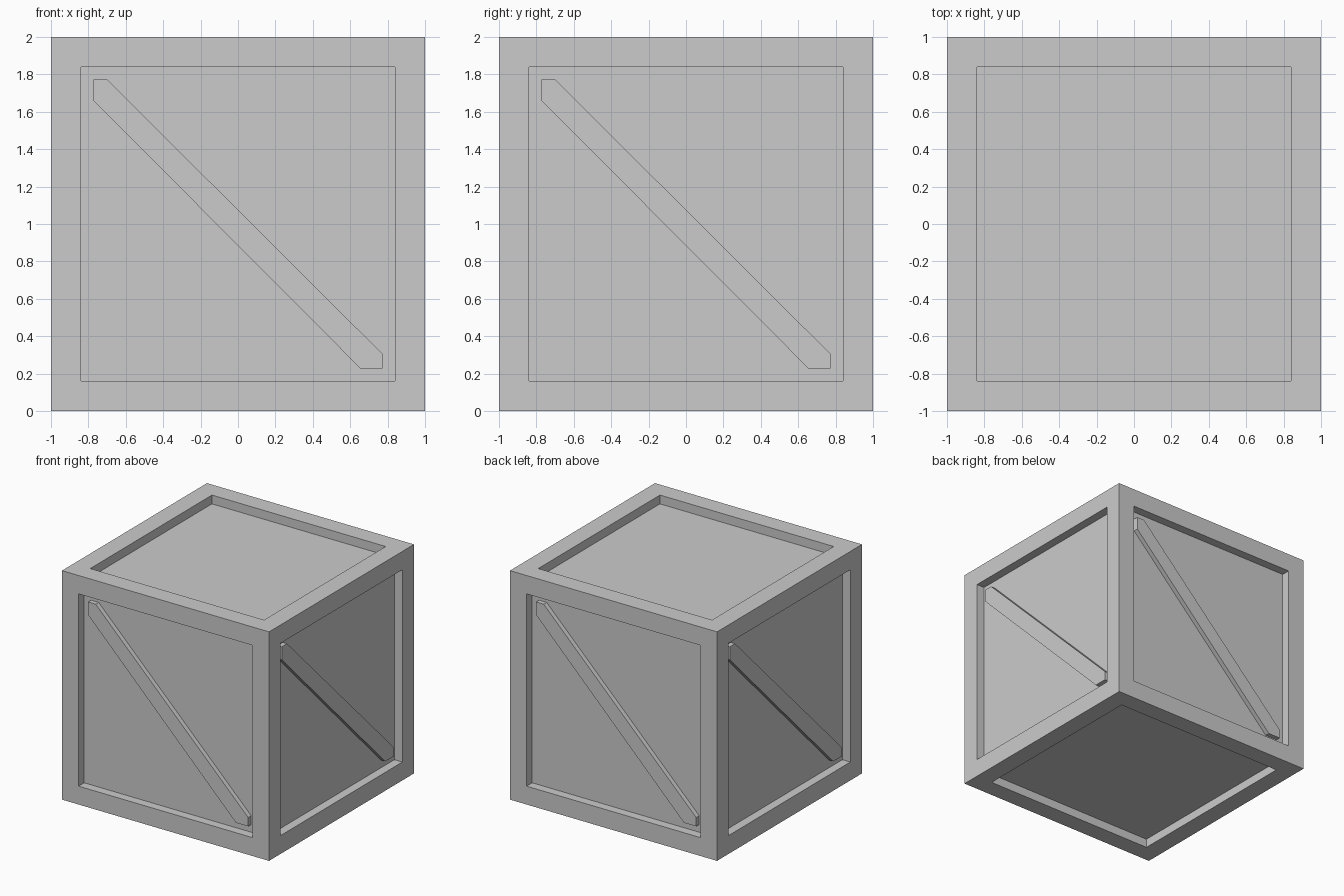
import bpy
import bmesh
from math import pi
from mathutils import Matrix

if "Cube" in bpy.data.objects:
    bpy.data.objects.remove(bpy.data.objects["Cube"])

HALF = 1.0       # half the crate's side
OPEN = 0.773     # half the width of each panel opening
RECESS = 0.077   # depth of the panels
BRACE_IN = 0.036 # how far the braces sit behind the frame


def add_object(name, bm):
    bmesh.ops.recalc_face_normals(bm, faces=bm.faces[:])
    mesh = bpy.data.meshes.new(name)
    bm.to_mesh(mesh)
    bm.free()
    obj = bpy.data.objects.new(name, mesh)
    bpy.context.collection.objects.link(obj)
    return obj


# Crate body: cube with a sunken square panel on all six sides
bm = bmesh.new()
bmesh.ops.create_cube(bm, size=2 * HALF, matrix=Matrix.Translation((0, 0, HALF)))
sides = bm.faces[:]
bmesh.ops.inset_individual(bm, faces=sides, thickness=HALF - OPEN)
panels = bmesh.ops.extrude_discrete_faces(bm, faces=sides)["faces"]
for panel in panels:
    panel.normal_update()
    bmesh.ops.translate(bm, verts=panel.verts[:], vec=-panel.normal * RECESS)
add_object("crate_body", bm)

# Diagonal brace outline, trimmed to the opening (x, z)
outline = [(-OPEN, HALF + OPEN), (-0.70, HALF + OPEN), (OPEN, 0.305),
           (OPEN, HALF - OPEN), (0.655, HALF - OPEN), (-OPEN, 1.66)]


def add_brace(name, angle):
    bm = bmesh.new()
    front = bm.faces.new([bm.verts.new((x, -HALF + BRACE_IN, z)) for x, z in outline])
    result = bmesh.ops.extrude_face_region(bm, geom=[front], use_keep_orig=True)
    back = [v for v in result["geom"] if isinstance(v, bmesh.types.BMVert)]
    bmesh.ops.translate(bm, verts=back, vec=(0, RECESS - BRACE_IN + 0.01, 0))
    bmesh.ops.rotate(bm, verts=bm.verts[:], cent=(0, 0, 0),
                     matrix=Matrix.Rotation(angle, 3, 'Z'))
    add_object(name, bm)


# One brace on each upright side
for i, side in enumerate(("front", "right", "back", "left")):
    add_brace(side + "_brace", i * pi / 2)
